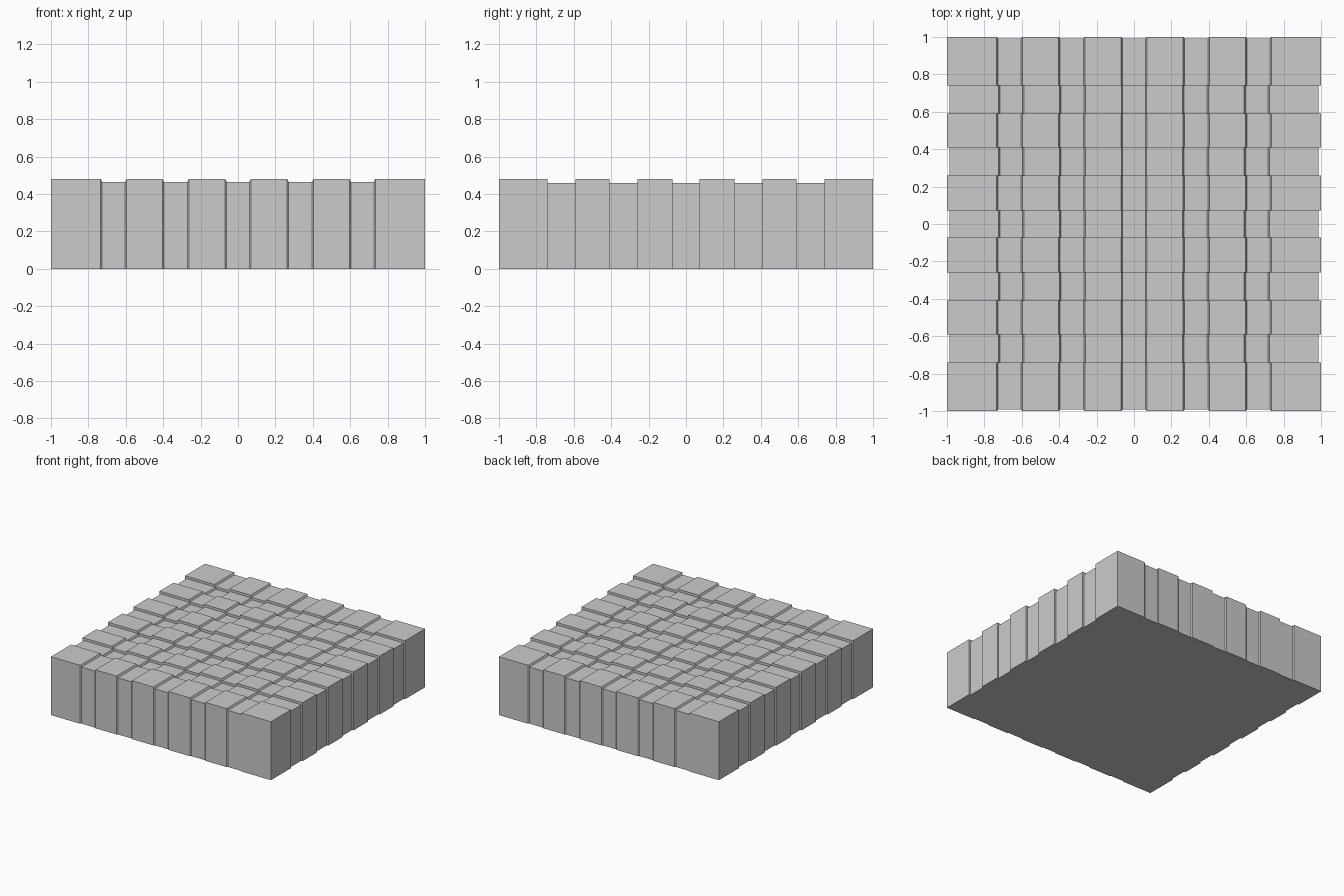
import bpy, bmesh

if "Cube" in bpy.data.objects:
    bpy.data.objects.remove(bpy.data.objects["Cube"])

# Half layouts: (start, end) of each groove on the positive side; the middle groove straddles 0
X_GROOVES = [(-0.73, -0.60), (-0.40, -0.267), (-0.065, 0.065), (0.267, 0.40), (0.60, 0.73)]
Y_GROOVES = [(-0.74, -0.59), (-0.41, -0.26), (-0.072, 0.072), (0.26, 0.41), (0.59, 0.74)]
TOP, X_DEPTH, Y_DEPTH = 0.48, 0.015, 0.02
SLANT, INSET, SHRINK = 0.004, 0.007, 0.987

# Cross profile: (x, is_groove) with slightly slanted groove walls
profile = [(-1, False)]
for a, b in X_GROOVES:
    profile += [(a - SLANT, False), (a + SLANT, True), (b - SLANT, True), (b + SLANT, False)]
profile.append((1, False))

# Sections along y: (y, is_groove), doubled at each step for vertical walls
sections = [(-1, False)]
for a, b in Y_GROOVES:
    sections += [(a, False), (a, True), (b, True), (b, False)]
sections.append((1, False))

# Paved slab, lofted section by section
bm = bmesh.new()
top, bottom = [], []
for y, y_low in sections:
    row_t, row_b = [], []
    for x, x_low in profile:
        px = x * (SHRINK if y_low else 1)
        py = y * (1 - INSET) if abs(y) == 1 and x_low else y
        z = TOP - X_DEPTH * x_low - Y_DEPTH * y_low
        row_t.append(bm.verts.new((px, py, z)))
        row_b.append(bm.verts.new((px, py, 0)))
    top.append(row_t)
    bottom.append(row_b)

n, m = len(sections), len(profile)
for j in range(n - 1):
    for i in range(m - 1):
        bm.faces.new((top[j][i], top[j][i + 1], top[j + 1][i + 1], top[j + 1][i]))
        bm.faces.new((bottom[j][i], bottom[j + 1][i], bottom[j + 1][i + 1], bottom[j][i + 1]))
    # Left and right walls
    bm.faces.new((top[j][0], top[j + 1][0], bottom[j + 1][0], bottom[j][0]))
    bm.faces.new((top[j][-1], bottom[j][-1], bottom[j + 1][-1], top[j + 1][-1]))
# Front and back walls
for i in range(m - 1):
    bm.faces.new((top[0][i], bottom[0][i], bottom[0][i + 1], top[0][i + 1]))
    bm.faces.new((top[-1][i], top[-1][i + 1], bottom[-1][i + 1], bottom[-1][i]))

mesh = bpy.data.meshes.new("grooved_block_slab")
bm.to_mesh(mesh)
bm.free()
slab = bpy.data.objects.new("grooved_block_slab", mesh)
bpy.context.collection.objects.link(slab)
